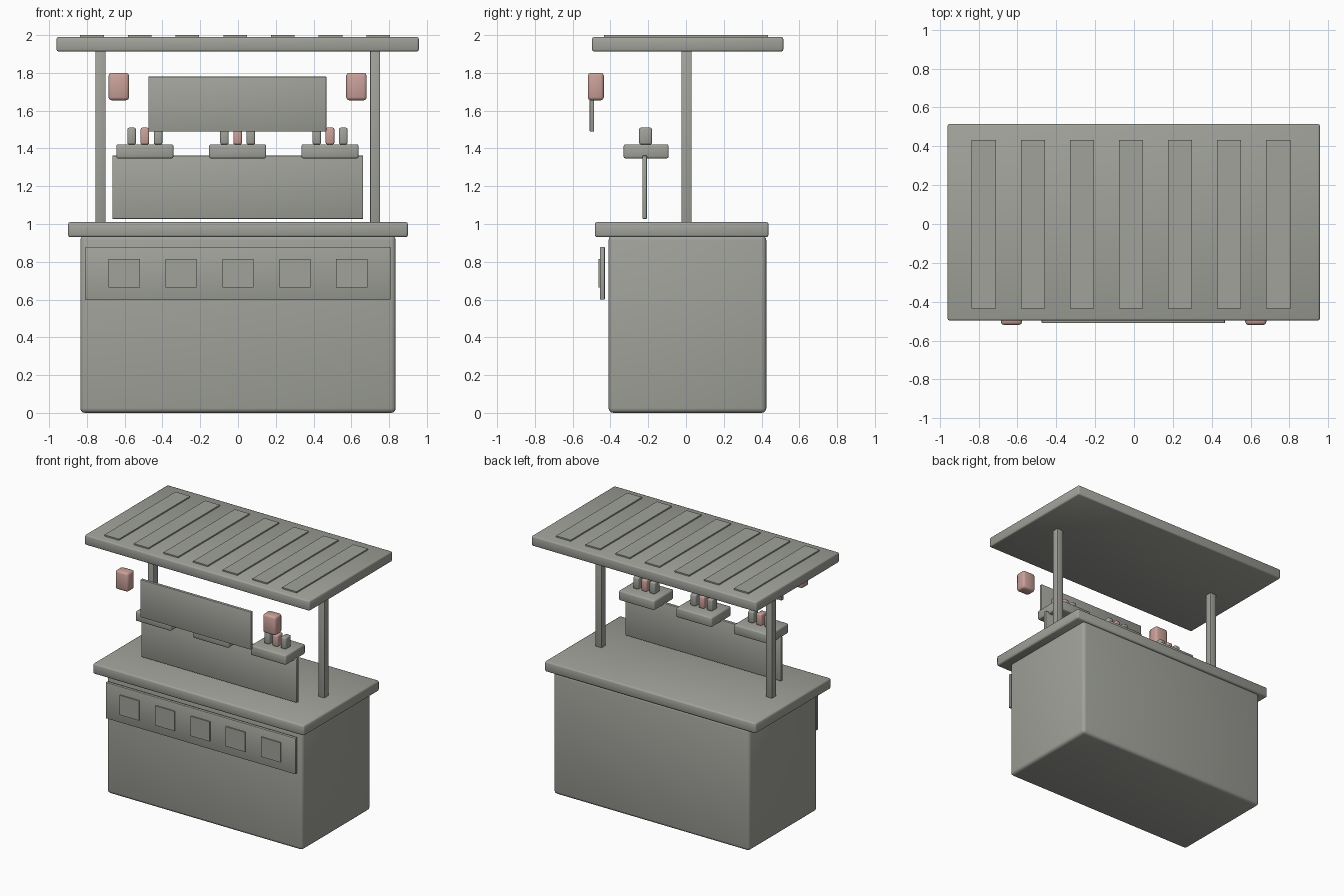
import bpy
import math

if "Cube" in bpy.data.objects:
    bpy.data.objects.remove(bpy.data.objects["Cube"])


def material(name, rgb):
    m = bpy.data.materials.new(name)
    m.diffuse_color = (*rgb, 1.0)
    m.use_nodes = True
    m.node_tree.nodes["Principled BSDF"].inputs["Base Color"].default_value = m.diffuse_color
    return m


GREY = material("warm_grey", (0.352, 0.361, 0.323))
PINK = material("dusty_pink", (0.59, 0.352, 0.319))


def box(name, x, y, z, bevel=0.0, mat=GREY, segments=2):
    """Box from (min, max) ranges on each axis, with rounded edges."""
    lo, hi = zip(x, y, z)
    bpy.ops.mesh.primitive_cube_add(size=1, location=[(a + b) / 2 for a, b in zip(lo, hi)])
    ob = bpy.context.object
    ob.name = name
    ob.scale = [b - a for a, b in zip(lo, hi)]
    bpy.ops.object.transform_apply(location=False, rotation=False, scale=True)
    ob.data.materials.append(mat)
    if bevel:
        mod = ob.modifiers.new("rounded_edges", 'BEVEL')
        mod.width = bevel
        mod.segments = segments
        bpy.ops.object.modifier_apply(modifier=mod.name)
        bpy.ops.object.shade_smooth_by_angle(angle=math.radians(50))
    return ob


def span(centre, width):
    return (centre - width / 2, centre + width / 2)


# Counter
box("counter_body", (-0.835, 0.835), (-0.41, 0.425), (0.0, 0.94), 0.025, segments=3)
box("counter_top", (-0.90, 0.90), (-0.483, 0.437), (0.93, 1.01), 0.012)

# Front panel with five square tiles
box("front_panel", (-0.81, 0.808), (-0.455, -0.43), (0.60, 0.878), 0.004)
for i in range(5):
    box(f"panel_tile_{i + 1}", span(-0.602 + 0.301 * i, 0.165),
        (-0.463, -0.454), (0.663, 0.815))

# Posts and canopy with seven raised slats
for side, cx in (("left", -0.728), ("right", 0.726)):
    box(f"{side}_post", span(cx, 0.053), (-0.024, 0.03), (1.0, 1.92), 0.004)
box("canopy", (-0.96, 0.957), (-0.497, 0.515), (1.913, 1.99), 0.01)
for i in range(7):
    box(f"canopy_slat_{i + 1}", span(-0.773 + 0.2525 * i, 0.125),
        (-0.435, 0.433), (1.985, 2.0))

# Display screen, trays and cups
box("display_screen", (-0.665, 0.662), (-0.23, -0.207), (1.027, 1.362), 0.003)
for i, cx in enumerate((-0.493, -0.002, 0.487)):
    box(f"tray_{i + 1}", span(cx, 0.303), (-0.33, -0.092), (1.347, 1.422), 0.01)
    for j in (-1, 0, 1):
        box(f"cup_{i + 1}_{j + 2}", span(cx + 0.07 * j, 0.046), (-0.248, -0.18),
            (1.421, 1.51), 0.009, GREY if j else PINK)

# Hanging sign board and lanterns
box("sign_board", (-0.475, 0.468), (-0.51, -0.487), (1.49, 1.78), 0.003)
for side, cx in (("left", -0.631), ("right", 0.627)):
    box(f"{side}_lantern", span(cx, 0.109), (-0.52, -0.435), (1.655, 1.80), 0.016, PINK)
